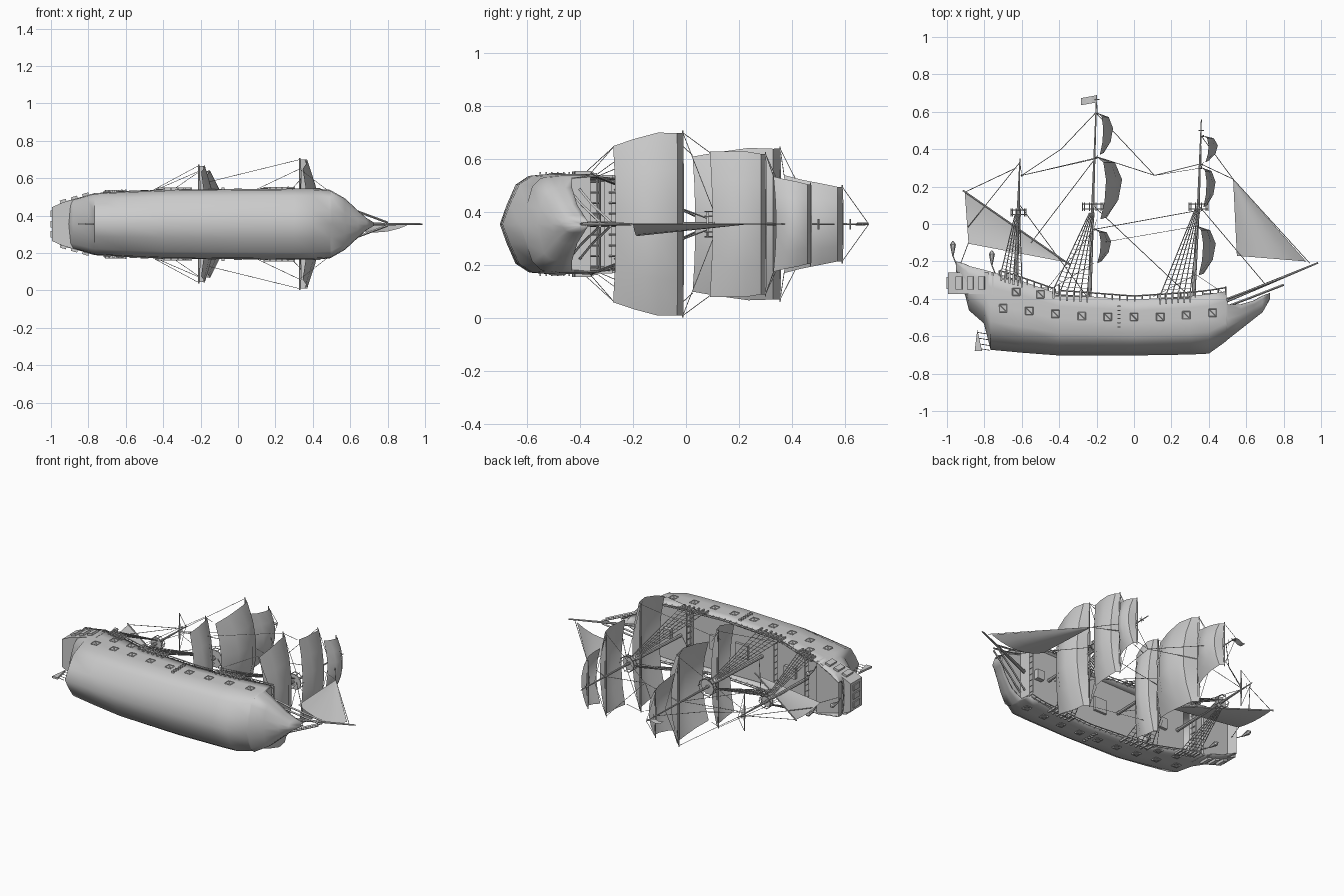
import bpy, bmesh, math
from mathutils import Vector, Matrix

if "Cube" in bpy.data.objects:
    bpy.data.objects.remove(bpy.data.objects["Cube"])

C = 0.355                                   # centre plane of the ship, which lies on its side


def P(x, y, w=0.0):
    return Vector((x, y, C + w))


def mesh(name, verts, faces, smooth=None, thick=0):
    me = bpy.data.meshes.new(name)
    me.from_pydata([tuple(v) for v in verts], [], faces)
    bm = bmesh.new(); bm.from_mesh(me)
    bmesh.ops.recalc_face_normals(bm, faces=bm.faces)
    bm.to_mesh(me); bm.free()
    ob = bpy.data.objects.new(name, me)
    bpy.context.collection.objects.link(ob)
    if thick:
        m = ob.modifiers.new("thickness", 'SOLIDIFY'); m.thickness = thick; m.offset = 0
    if smooth:
        bpy.ops.object.select_all(action='DESELECT')
        ob.select_set(True); bpy.context.view_layer.objects.active = ob
        bpy.ops.object.shade_smooth_by_angle(angle=math.radians(smooth))
    return ob


def grid(name, rows, **kw):
    n = len(rows[0])
    f = [(i*n+j, i*n+j+1, (i+1)*n+j+1, (i+1)*n+j) for i in range(len(rows)-1) for j in range(n-1)]
    return mesh(name, [p for r in rows for p in r], f, **kw)


def tubes(name, paths, r, sides=5, taper=1.0):
    # straight-segment tubes along each path
    vs, fs = [], []
    for path in paths:
        for k in range(len(path)-1):
            a, b = path[k], path[k+1]
            q = (b-a).to_track_quat('Z', 'Y')
            o = len(vs)
            for p, s in ((a, r), (b, r*taper)):
                for i in range(sides):
                    t = math.tau*i/sides
                    vs.append(p + q @ Vector((s*math.cos(t), s*math.sin(t), 0)))
            fs += [(o+i, o+(i+1) % sides, o+sides+(i+1) % sides, o+sides+i) for i in range(sides)]
            fs += [tuple(range(o, o+sides)), tuple(range(o+sides, o+2*sides))]
    return mesh(name, vs, fs)


def boxes(name, items):
    # items: (centre, size, yaw about the mast direction)
    bm = bmesh.new()
    for c, s, yaw in items:
        M = Matrix.Translation(c) @ Matrix.Rotation(yaw, 4, 'Y') @ Matrix.Diagonal((*s, 1))
        bmesh.ops.create_cube(bm, size=1, matrix=M)
    me = bpy.data.meshes.new(name); bm.to_mesh(me); bm.free()
    ob = bpy.data.objects.new(name, me)
    bpy.context.collection.objects.link(ob)


def prism(name, outline, y0, y1):
    full = outline + [(x, -w) for x, w in reversed(outline)]
    n = len(full)
    vs = [P(x, y, w) for y in (y0, y1) for x, w in full]
    mesh(name, vs, [tuple(range(n)), tuple(range(n, 2*n))] +
         [(i, (i+1) % n, n+(i+1) % n, n+i) for i in range(n)])


# Hull lofted through stations: x, keel height, rail height, half beam
ST = [(-.95, -.25, -.2, .11), (-.9, -.38, -.215, .125), (-.88, -.46, -.225, .13), (-.80, -.53, -.245, .153),
      (-.765, -.67, -.255, .163), (-.6, -.685, -.305, .172), (-.4, -.7, -.375, .18), (0, -.7, -.405, .184),
      (.3, -.695, -.385, .186), (.4, -.69, -.375, .186), (.49, -.625, -.36, .18), (.5, -.615, -.43, .175),
      (.57, -.56, -.43, .135), (.64, -.505, -.41, .07), (.685, -.47, -.385, .03), (.725, -.40, -.37, .006)]
SEC = [(1, 1), (1, .8), (1, .58), (.97, .36), (.8, .2), (.4, .09)]
SEC = SEC + [(0, 0)] + [(-a, b) for a, b in reversed(SEC)]
grid("hull", [[P(x, k+(t-k)*b, w*a) for a, b in SEC] for x, k, t, w in ST], smooth=62, thick=.006)


def at(x, i):
    for a, b in zip(ST, ST[1:]):
        if a[0] <= x <= b[0]:
            return a[i] + (b[i]-a[i])*(x-a[0])/(b[0]-a[0])


# Decks, stern gallery, transom
for name, x0, x1, y, h in (("poop_deck", -.94, -.68, -.28, .03), ("quarter_deck", -.68, -.4, -.36, .08),
                           ("main_deck", -.4, .25, -.435, .03), ("forecastle_deck", .25, .495, -.40, .07),
                           ("beak_deck", .5, .64, -.44, .012)):
    prism(name, [(x0+(x1-x0)*i/4, at(x0+(x1-x0)*i/4, 3)*.96) for i in range(5)], y-h, y)
prism("stern_gallery", [(-.995, .09), (-.94, .115), (-.78, .162), (-.75, .168)], -.375, -.26)
mesh("transom", [P(-.95, -.2, .11), P(-.95, -.2, -.11), P(-.9, -.38, -.125), P(-.9, -.38, .125)], [(0, 1, 2, 3)])
mesh("bow_bulkhead", [P(.495, y, w) for y, w in ((-.36, -.178), (-.36, .178), (-.46, .17), (-.46, -.17))],
     [(0, 1, 2, 3)])
win = [(P(-.997, -.315, w), (.01, .065, .035), 0) for w in (-.055, 0, .055)]
for s in (1, -1):
    win += [(P(x, -.315, s*(.122+(x+.94)*.29)), (.034, .068, .014), -s*.29) for x in (-.935, -.875, -.815)]
boxes("gallery_windows", win)

# Gun ports with raised frames, side ladders, hatches
ports = [(-.7+.14*i, y) for i, y in enumerate((-.45, -.465, -.48, -.492, -.497, -.497, -.497, -.487))]
ports += [(.42, -.475), (-.63, -.362), (-.50, -.375)]
frames = []
for x, y in ports:
    for s in (1, -1):
        w = s*(at(x, 3)+.005)
        c = [P(x+a*.02, y+b*.02, w) for a, b in ((-1, 1), (1, 1), (1, -1), (-1, -1), (-1, 1))]
        frames += [c, [c[0], c[2]]]
boxes("gun_ports", [(P(x, y, s*(at(x, 3)+.001)), (.04, .04, .008), 0) for x, y in ports for s in (1, -1)])
tubes("gun_port_frames", frames, .0022, 4)
boxes("side_steps", [(P(-.08, -.44-.022*i, s*.189), (.018, .006, .014), 0) for i in range(6) for s in (1, -1)])
boxes("hatches", [(P(x, -.43, 0), (.09, .02, .09), 0) for x in (-.1, .08)] +
      [(P(-.5, -.35, 0), (.08, .02, .07), 0), (P(.4, -.385, 0), (.05, .03, .06), 0)])

# Rails with stanchions along the waist and the upper decks
rails = []
for s in (1, -1):
    for x0, x1, n in ((-.4, .49, 22), (-.72, -.42, 8)):
        xs = [x0+(x1-x0)*i/n for i in range(n+1)]
        rails.append([P(x, at(x, 2)+.02, s*at(x, 3)) for x in xs])
        rails += [[P(x, at(x, 2)-.01, s*at(x, 3)), P(x, at(x, 2)+.02, s*at(x, 3))] for x in xs]
for x, y in ((-.68, -.28), (-.4, -.36), (.25, -.40), (.49, -.37)):
    rails.append([P(x, y+.035, -.17), P(x, y+.035, .17)])
    rails += [[P(x, y-.01, -.16+.04*i), P(x, y+.035, -.16+.04*i)] for i in range(9)]
tubes("deck_rails", rails, .0038, 4)
tubes("beak_rails", [[P(.5, y, s*.13), P(.62, y+.045, s*.075), P(.80, y+.115, s*.008)]
                     for y in (-.44, -.40) for s in (1, -1)], .006, 4)

# Rudder and its hinges
mesh("rudder", [P(x, y, s*.006) for s in (1, -1) for x, y in ((-.838, -.565), (-.852, -.68), (-.812, -.68))],
     [(0, 1, 2), (3, 4, 5), (0, 1, 4, 3), (1, 2, 5, 4), (2, 0, 3, 5)])
tubes("rudder_hinges", [[P(-.835, y, 0), P(-.77, y-.01, 0)] for y in (-.58, -.61, -.64, -.665)], .002, 4)

# Masts: lower and upper pieces, fighting tops with railings
MASTS = {"mizzen": ((-.632, -.36), (-.618, .1), (-.61, .35), .04, .06),
         "main": ((-.24, -.46), (-.22, .12), (-.2, .69), .055, .09),
         "fore": ((.315, -.44), (.345, .12), (.36, .56), .05, .09)}
N = 10
for n, (a, b, c, r, ty) in MASTS.items():
    tubes(n+"_lower_mast", [[P(*a), P(*b)]], .011, 8, .75)
    tubes(n+"_upper_mast", [[P(*b), P(*c)]], .0075, 8, .35)
    ring = [(b[0]+r*math.cos(math.tau*i/N), r*math.sin(math.tau*i/N)) for i in range(N+1)]
    tubes(n+"_top_rail", [[P(x, ty+.016, w) for x, w in ring]] +
          [[P(x, ty-.02, w), P(x, ty+.024, w)] for x, w in ring[:N]], .0026, 4)
    mesh(n+"_top_platform", [P(x, y, w) for y in (ty-.012, ty-.006) for x, w in ring[:N]],
         [tuple(range(N)), tuple(range(N, 2*N))] + [(i, (i+1) % N, N+(i+1) % N, N+i) for i in range(N)])

# Square sails on yards: mast line x, belly depth, top and bottom heights, half widths
SAILS = [("main_course", -.21, .09, -.03, -.21, .31, .28), ("main_topsail", -.2, .14, .355, .025, .285, .255),
         ("main_topgallant", -.195, .085, .59, .37, .14, .185),
         ("fore_course", .33, .11, -.012, -.275, .345, .295), ("fore_topsail", .36, .078, .3, .09, .265, .275),
         ("fore_topgallant", .37, .08, .47, .33, .15, .18)]
BELLY = [(0, .1, 1), (.08, .72, 1), (.36, 1, 1.03), (.7, .85, 1.015), (1, .4, 1)]
for n, x, d, y1, y0, w1, w0 in SAILS:
    rows = []
    for v, b, k in BELLY:
        hw = (w1+(w0-w1)*v**1.6)*k
        rows.append([P(x+d*b*(.36+.64*(1-u*u)), y1+(y0-y1)*v+.01*v*v*(1-u*u), u*hw)
                     for u in (-1, -.6, -.2, .2, .6, 1)])
    grid(n, rows, smooth=40)
    tubes(n+"_yard", [[P(x, y1, 0), P(x, y1, s*(w1+.008))] for s in (1, -1)], .006, 6, .5)
tubes("mizzen_yard", [[P(-.6, .26, 0), P(-.6, .26, s*.12)] for s in (1, -1)], .006, 6, .5)


# Triangular sails, first corner at the head, with a sideways belly growing to the foot
def tri_sail(name, a, b, c, belly):
    rows = []
    for i in range(7):
        t = i/6
        p, q = Vector(a).lerp(Vector(b), t), Vector(a).lerp(Vector(c), t)
        rows.append([P(*p.lerp(q, j/6), belly*4*(j/6)*(1-j/6)*t) for j in range(7)])
    grid(name, rows, smooth=40)


tri_sail("lateen_sail", (-.36, -.205), (-.905, .17), (-.885, -.105), -.012)
tri_sail("jib", (.53, .24), (.92, -.2), (.55, -.17), -.045)
tubes("lateen_yard", [[P(-.34, -.22), P(-.915, .18)]], .0045, 6)
tubes("bowsprit", [[P(.47, -.42), P(.985, -.207)]], .011, 8, .4)

# Shrouds with ratlines and deadeye boards at the hull sides
shrouds, rats, dead = [], [], []
for n, xs, top in (("mizzen", (-.71, -.60), .05), ("main", (-.43, -.25), .06), ("fore", (.14, .30), .08)):
    mx = MASTS[n][1][0]
    for s in (1, -1):
        lines = []
        for i in range(6):
            x = xs[0]+(xs[1]-xs[0])*i/5
            w = s*(at(x, 3)+.008)
            y = at(x, 2)+.015
            lines.append((P(x, y, w), P(mx-.018+.005*i, top, s*.022)))
            dead.append((P(x, y-.018, w), (.009, .062, .012), 0))
        shrouds += [list(l) for l in lines]
        rats += [[a.lerp(b, k/17) for a, b in lines] for k in range(1, 16)]
        xm = (xs[0]+xs[1])/2
        dead.append((P(xm, at(xm, 2)-.005, s*(at(xm, 3)+.006)), (xs[1]-xs[0], .006, .016), 0))
tubes("shrouds", shrouds, .0026, 4)
tubes("ratlines", rats, .0018, 3)
boxes("deadeyes", dead)

# Stays on the centre line, then braces and sheets to both sides
stays = [((-.2, .6), (-.39, .4), (-.6, .26)), ((-.2, .35), (-.6, .26)), ((-.2, .59), (.11, .26), (.35, .32)),
         ((-.2, .36), (.11, .26)), ((-.22, -.03), (.33, .07)), ((-.22, .1), (.29, -.38)), ((-.2, .36), (-.55, -.1)),
         ((-.61, .33), (-.89, -.02)), ((-.61, .1), (-.25, -.39)), ((.36, .32), (.53, .24), (.94, -.21)),
         ((.36, .47), (.53, .24)), ((.345, .1), (.7, -.32)), ((-.905, .17), (-.63, .3)), ((-.885, -.1), (-.93, -.22))]
side = [((.33, -.012, .345), (-.18, -.1, .22)), ((.33, -.27, .295), (.1, -.39, .186)),
        ((.33, -.27, .295), (.48, -.37, .18)), ((.33, -.012, .345), (.345, .12, .01)),
        ((-.215, -.03, .31), (-.46, -.34, .178)), ((-.215, -.21, .28), (-.45, -.35, .178)),
        ((-.2, .355, .285), (-.6, .26, .01)), ((-.2, .355, .285), (-.2, .5, .0)),
        ((.36, .3, .265), (.11, .26, 0)), ((.36, .3, .265), (.36, .42, 0)), ((.36, .09, .27), (.33, -.012, .345)),
        ((-.2, .025, .26), (-.215, -.03, .31)), ((-.195, .37, .185), (-.2, .355, .285)),
        ((-.195, .59, .14), (-.2, .69, 0)), ((.37, .33, .18), (.36, .3, .265)), ((-.6, .26, .12), (-.61, .34, 0))]
tubes("stays", [[P(*p) for p in l] for l in stays], .002, 4)
tubes("braces", [[P(x, y, s*w) for x, y, w in l] for l in side for s in (1, -1)], .0016, 3)

# Flag, mast crosspieces, stern lanterns
grid("flag", [[P(-.2-.028*i, y-.005*i, .006*math.sin(i*2)) for y in (.688, .65)] for i in range(4)])
tubes("mast_crosspieces", [[P(x-.015, y), P(x+.015, y)] for x, y in ((.36, .5), (-.2, .665))] +
      [[P(x, y, -.02), P(x, y, .02)] for x, y in ((.36, .5), (-.2, .62), (-.61, .3))], .003, 4)
for i, (x, y, w) in enumerate(((-.968, -.17, 0), (-.76, -.22, .13), (-.76, -.22, -.13))):
    tubes(f"lantern_{i+1}", [[P(x, y, w), P(x, y+.06, w)]], .004, 6, 4)
    tubes(f"lantern_cap_{i+1}", [[P(x, y+.06, w), P(x, y+.078, w)]], .016, 6, .25)
    tubes(f"lantern_post_{i+1}", [[P(x+.02, y-.05, w), P(x, y, w)]], .003, 4)
